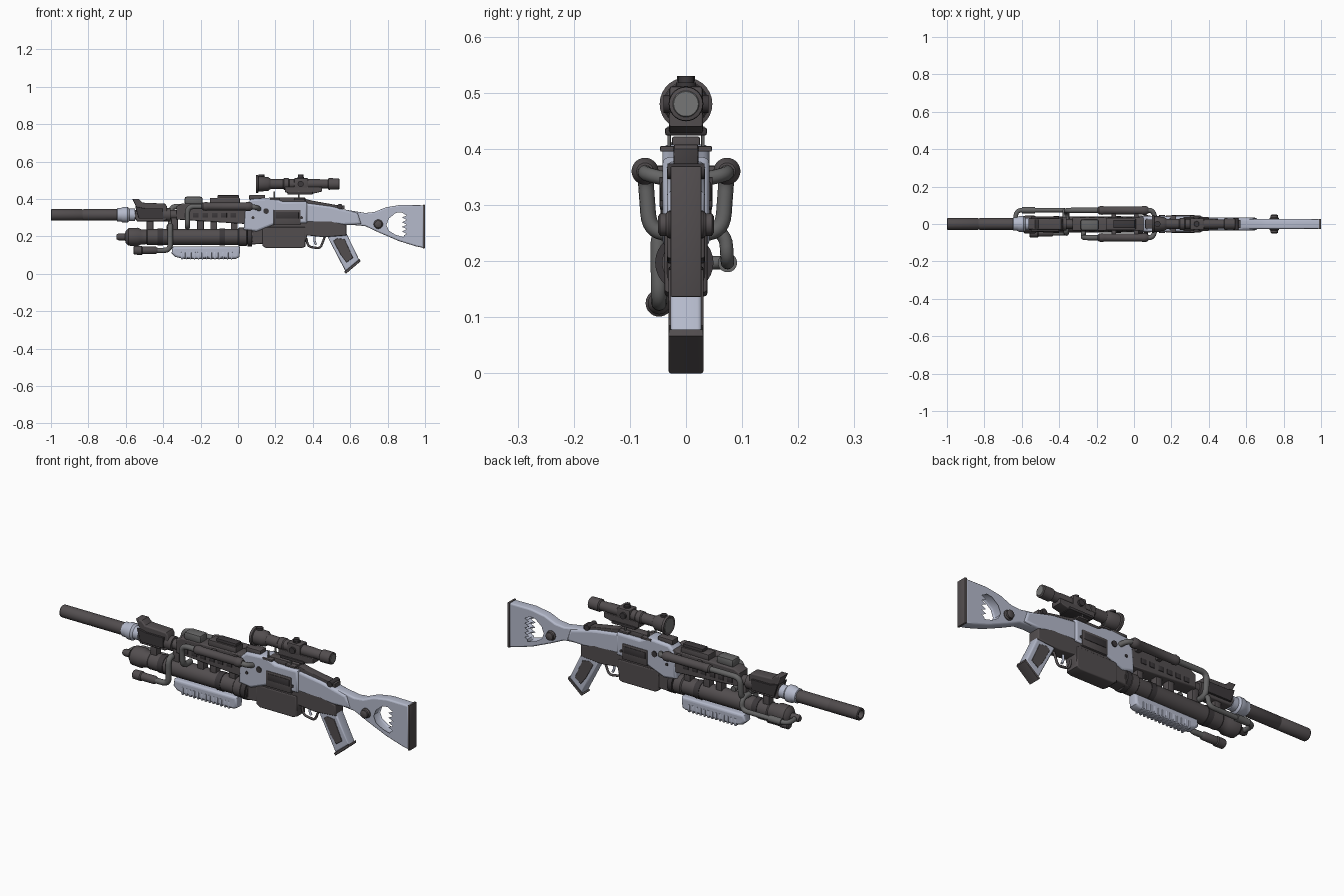
import bpy, bmesh, math
from mathutils import Vector

def material(name, c):
    m = bpy.data.materials.new(name)
    m.diffuse_color = (*c, 1)
    return m

LIGHT = material("light steel", (0.46, 0.49, 0.60))
DARK = material("dark gunmetal", (0.085, 0.075, 0.078))
PIPE = material("grey pipe", (0.13, 0.13, 0.13))
BLACK = material("near black", (0.045, 0.04, 0.043))
GLASS = material("lens grey", (0.18, 0.18, 0.18))

def finish(name, me, mat):
    me.materials.clear()
    me.materials.append(mat)
    for p in me.polygons:
        p.use_smooth = True
        p.material_index = 0
    me.set_sharp_from_angle(angle=math.radians(35))
    ob = bpy.data.objects.new(name, me)
    bpy.context.collection.objects.link(ob)
    return ob

def box(name, x, y, z, mat, bevel=0.004):
    """Box from (min, max) ranges with softened edges."""
    bm = bmesh.new()
    bmesh.ops.create_cube(bm, size=1)
    for v in bm.verts:
        v.co = [(a + b) / 2 + c * (b - a) for (a, b), c in zip((x, y, z), v.co)]
    if bevel:
        bmesh.ops.bevel(bm, geom=bm.edges[:], offset=bevel, segments=2, profile=0.5, affect='EDGES')
    me = bpy.data.meshes.new(name)
    bm.to_mesh(me)
    bm.free()
    return finish(name, me, mat)

def lathe(name, profile, mat, c=(0, 0, 0), axis='X', n=28):
    """Turned part: profile of (distance along axis, radius)."""
    bm = bmesh.new()
    rings = []
    for t, r in profile:
        ring = []
        for i in range(n):
            a = 2 * math.pi * i / n
            u, w = r * math.cos(a), r * math.sin(a)
            co = {'X': (t, u, w), 'Y': (w, t, u), 'Z': (u, w, t)}[axis]
            ring.append(bm.verts.new(Vector(c) + Vector(co)))
        rings.append(ring)
    for a, b in zip(rings, rings[1:]):
        for i in range(n):
            bm.faces.new((a[i], a[(i + 1) % n], b[(i + 1) % n], b[i]))
    bm.faces.new(rings[0])
    bm.faces.new(rings[-1])
    bmesh.ops.recalc_face_normals(bm, faces=bm.faces[:])
    me = bpy.data.meshes.new(name)
    bm.to_mesh(me)
    bm.free()
    return finish(name, me, mat)

def curve_mesh(name, cu, mat, turn=False):
    ob = bpy.data.objects.new(name + "_curve", cu)
    bpy.context.collection.objects.link(ob)
    dg = bpy.context.evaluated_depsgraph_get()
    me = bpy.data.meshes.new_from_object(ob.evaluated_get(dg))
    bpy.data.objects.remove(ob)
    out = finish(name, me, mat)
    if turn:
        out.rotation_euler.x = math.pi / 2
    return out

def add_spline(cu, pts, cyclic):
    s = cu.splines.new('POLY')
    s.points.add(len(pts) - 1)
    for p, co in zip(s.points, pts):
        p.co = (*co, 1) if len(co) == 3 else (*co, 0, 1)
    s.use_cyclic_u = cyclic

def prism(name, pts, half, mat, bevel=0.006, hole=None, y=0):
    """Side outline in x-z, extruded to +-half in y, with an optional hole."""
    cu = bpy.data.curves.new(name, 'CURVE')
    cu.dimensions, cu.fill_mode = '2D', 'BOTH'
    cu.extrude, cu.bevel_depth, cu.offset, cu.bevel_resolution = half - bevel, bevel, -bevel, 2
    add_spline(cu, pts, True)
    if hole:
        add_spline(cu, hole, True)
    ob = curve_mesh(name, cu, mat, True)
    ob.location.y = y
    return ob

def pipe(name, pts, r, mat=PIPE, fillet=0.035):
    """Round pipe with filleted bends."""
    v = [Vector(p) for p in pts]
    path = [v[0]]
    for a, b, c in zip(v, v[1:], v[2:]):
        p = b + (a - b).normalized() * min(fillet, (a - b).length * 0.49)
        q = b + (c - b).normalized() * min(fillet, (c - b).length * 0.49)
        for i in range(8):
            t = i / 7
            path.append(p * (1 - t) ** 2 + b * 2 * t * (1 - t) + q * t * t)
    path.append(v[-1])
    cu = bpy.data.curves.new(name, 'CURVE')
    cu.dimensions, cu.bevel_depth, cu.bevel_resolution, cu.use_fill_caps = '3D', r, 4, True
    add_spline(cu, [tuple(p) for p in path], False)
    return curve_mesh(name, cu, mat)

# Barrel, suppressor and muzzle collar
B = (0, 0, 0.315)
lathe("suppressor", [(-0.975, 0.018), (-1, 0.02), (-1, 0.028), (-0.996, 0.031), (-0.835, 0.031), (-0.832, 0.029),
                     (-0.828, 0.029), (-0.825, 0.031), (-0.64, 0.031)], DARK, B)
lathe("muzzle_collar", [(-0.65, 0.028), (-0.645, 0.036), (-0.625, 0.036), (-0.615, 0.042), (-0.59, 0.042),
                        (-0.58, 0.033), (-0.55, 0.033)], LIGHT, B)
lathe("barrel", [(-0.57, 0.026), (0.06, 0.026)], DARK, B)

# Front sight block
prism("front_sight_block", [(-0.565, 0.4), (-0.53, 0.4), (-0.51, 0.38), (-0.39, 0.375), (-0.38, 0.36),
                            (-0.38, 0.29), (-0.4, 0.28), (-0.54, 0.28), (-0.555, 0.31), (-0.54, 0.35)], 0.03, DARK)
for s in (-1, 1):
    prism("sight_block_cheek", [(-0.55, 0.36), (-0.5, 0.35), (-0.4, 0.35), (-0.4, 0.295), (-0.53, 0.295)],
          0.006, BLACK, 0.002, y=s * 0.034)
lathe("barrel_ring", [(-0.4, 0.036), (-0.36, 0.036)], DARK, B)

# Lower tube with nose cap and posts to the barrel
T = (0, -0.003, 0.197)
lathe("lower_tube", [(-0.605, 0.015), (-0.6, 0.032), (-0.585, 0.047), (-0.535, 0.049), (-0.52, 0.041), (-0.49, 0.039),
                     (-0.485, 0.043), (0.0, 0.043), (0.005, 0.049), (0.045, 0.049), (0.05, 0.04), (0.08, 0.04)], DARK, T)
lathe("rear_collar", [(0.05, 0.052), (0.075, 0.052)], BLACK, T)
for x in (-0.47, -0.34, -0.2, -0.13, -0.02):
    box("tube_post", (x - 0.018, x + 0.018), (-0.02, 0.02), (0.2, 0.31), DARK)
for x in (-0.43, -0.1):
    lathe("tube_band", [(x, 0.046), (x + 0.03, 0.046)], BLACK, T)

# Handguard over the barrel
prism("handguard", [(-0.33, 0.29), (-0.33, 0.36), (-0.3, 0.375), (0.06, 0.38), (0.06, 0.265), (-0.1, 0.275)], 0.036, DARK)
box("handguard_rail", (-0.15, 0.01), (-0.03, 0.03), (0.37, 0.405), DARK)
box("rail_cap", (-0.11, 0.005), (-0.022, 0.022), (0.4, 0.42), BLACK)
box("front_bracket", (-0.285, -0.19), (-0.035, 0.025), (0.37, 0.412), PIPE, 0.01)
for i in range(6):
    for s in (-1, 1):
        box("vent_slot", (-0.29 + i * 0.05, -0.26 + i * 0.05), (s * 0.036 - 0.003, s * 0.036 + 0.003),
            (0.3, 0.325), BLACK, 0.001)

# Side cylinders and their pipes
for s, front, inner in ((-1, -0.27, 0.25), (1, -0.36, 0.25)):
    y = s * 0.073
    lathe("side_cylinder", [(-0.195, 0.013), (-0.188, 0.021), (-0.17, 0.024), (-0.16, 0.021), (0.04, 0.021),
                            (0.045, 0.024), (0.065, 0.024), (0.078, 0.015)], DARK, (0, y, 0.36))
    pipe("side_pipe", [(-0.18, y, 0.36), (front, y, 0.36), (front, s * 0.065, inner), (front, 0, inner)], 0.014)
    pipe("rear_elbow", [(0.06, y, 0.36), (0.1, y, 0.355), (0.115, s * 0.03, 0.345)], 0.013)
    for x in (-0.12, 0.0):
        box("cylinder_bracket", (x, x + 0.025), sorted((s * 0.03, s * 0.07)), (0.345, 0.37), DARK)

# Nose pipe on the far side
pipe("nose_pipe", [(-0.59, 0, 0.197), (-0.632, 0.0, 0.197), (-0.632, 0.074, 0.197), (-0.37, 0.074, 0.197),
                   (-0.37, 0.07, 0.255), (-0.37, 0.01, 0.255)], 0.012)
lathe("nose_pipe_sleeve", [(-0.6, 0.017), (-0.53, 0.017)], PIPE, (0, 0.074, 0.197))
lathe("nose_fitting", [(-0.65, 0.013), (-0.64, 0.018), (-0.6, 0.018)], DARK, T)

# Small lower cylinder and its pipe
lathe("small_cylinder", [(-0.56, 0.018), (-0.555, 0.023), (-0.515, 0.024), (-0.51, 0.02), (-0.44, 0.02),
                         (-0.43, 0.013)], DARK, (0, -0.048, 0.125))
pipe("small_cylinder_pipe", [(-0.44, -0.048, 0.125), (-0.362, -0.048, 0.125), (-0.362, -0.05, 0.258),
                             (-0.362, 0, 0.258)], 0.014)

# Ribbed foregrip
prism("foregrip", [(-0.35, 0.145), (-0.355, 0.11), (-0.335, 0.09), (-0.29, 0.08), (-0.01, 0.08), (0.008, 0.09),
                   (0.012, 0.145)], 0.026, LIGHT, 0.012)
for i in range(13):
    x = -0.305 + i * 0.022
    box("foregrip_rib", (x, x + 0.012), (-0.029, 0.029), (0.077, 0.118), LIGHT, 0.005)

# Receiver
prism("upper_receiver", [(0.03, 0.235), (0.04, 0.37), (0.07, 0.4), (0.19, 0.408), (0.24, 0.385), (0.37, 0.385),
                         (0.37, 0.27), (0.2, 0.265), (0.1, 0.225)], 0.042, LIGHT, 0.012)
prism("lower_receiver", [(0.06, 0.155), (0.06, 0.25), (0.2, 0.28), (0.5, 0.285), (0.58, 0.26), (0.58, 0.205),
                         (0.46, 0.195), (0.37, 0.205), (0.36, 0.16), (0.12, 0.16)], 0.034, DARK)
prism("magazine", [(0.13, 0.25), (0.36, 0.25), (0.36, 0.145), (0.34, 0.137), (0.15, 0.137), (0.13, 0.15)], 0.038, DARK)
box("ejection_panel", (0.19, 0.335), (-0.045, 0.045), (0.26, 0.342), DARK)
box("ejection_slot", (0.2, 0.325), (-0.047, 0.047), (0.295, 0.33), BLACK, 0.002)
lathe("receiver_bolt", [(-0.047, 0.015), (0.047, 0.015)], BLACK, (0.15, 0, 0.335), 'Y', 16)
for x in (0.08, 0.34):
    lathe("receiver_pin", [(-0.046, 0.008), (0.046, 0.008)], BLACK, (x, 0, 0.3), 'Y', 12)
box("front_top_rail", (0.06, 0.145), (-0.025, 0.025), (0.395, 0.422), DARK)
box("rear_top_rail", (0.19, 0.36), (-0.022, 0.022), (0.38, 0.408), DARK)
for x in (0.17, 0.3):
    box("scope_clamp", (x, x + 0.055), (-0.046, 0.046), (0.395, 0.405), DARK, 0.002)
    for y in (-0.03, 0.03):
        box("scope_post", (x + 0.02, x + 0.028), (y - 0.003, y + 0.003), (0.4, 0.44), PIPE, 0.001)

# Trigger and guard
pipe("trigger_guard", [(0.365, 0, 0.19), (0.375, 0, 0.145), (0.44, 0, 0.135), (0.465, 0, 0.2)], 0.006, DARK, 0.02)
pipe("trigger", [(0.41, 0, 0.205), (0.408, 0, 0.175), (0.418, 0, 0.155)], 0.006, LIGHT, 0.02)

# Pistol grip with panels and base
prism("pistol_grip", [(0.48, 0.195), (0.5, 0.215), (0.58, 0.215), (0.648, 0.075), (0.575, 0.012)], 0.028, LIGHT, 0.008)
prism("grip_panel", [(0.51, 0.175), (0.53, 0.19), (0.57, 0.185), (0.615, 0.085), (0.58, 0.06), (0.55, 0.1)],
      0.031, DARK, 0.003)
prism("grip_base", [(0.651, 0.078), (0.655, 0.066), (0.577, 0.0), (0.567, 0.01)], 0.031, DARK, 0.003)

# Stock: neck, skeleton frame with finger scallops, butt plate
prism("stock_neck", [(0.35, 0.38), (0.5, 0.36), (0.64, 0.325), (0.66, 0.265), (0.56, 0.26), (0.35, 0.275)], 0.034, LIGHT, 0.012)
scallops = [(0.895 + 0.018 * abs(math.sin(math.pi * i / 4)), 0.325 - i * 0.0062) for i in range(21)]
prism("stock_frame", [(0.56, 0.345), (0.68, 0.325), (0.73, 0.33), (0.79, 0.355), (0.87, 0.368), (0.992, 0.366),
                      (0.992, 0.138), (0.95, 0.147), (0.86, 0.175), (0.75, 0.222), (0.68, 0.255), (0.56, 0.265)],
      0.026, LIGHT, 0.008,
      hole=scallops + [(0.89, 0.187), (0.84, 0.2), (0.8, 0.225), (0.785, 0.26), (0.8, 0.3), (0.84, 0.333), (0.875, 0.337)])
box("butt_plate", (0.988, 1.0), (-0.028, 0.028), (0.136, 0.369), DARK, 0.003)
lathe("sling_knob", [(-0.05, 0.014), (-0.046, 0.02), (-0.036, 0.02), (-0.03, 0.025), (0.03, 0.025),
                     (0.036, 0.02), (0.046, 0.02), (0.05, 0.014)], DARK, (0.75, 0, 0.265), 'Y', 20)

# Rear sight along the neck
prism("rear_sight_rail", [(0.36, 0.375), (0.36, 0.4), (0.4, 0.39), (0.54, 0.365), (0.57, 0.365), (0.57, 0.345),
                          (0.5, 0.345)], 0.022, DARK, 0.003)
lathe("rear_sight_knob", [(-0.033, 0.014), (0.033, 0.014)], BLACK, (0.545, 0, 0.36), 'Y', 16)

# Scope
S = (0, 0, 0.48)
lathe("scope_body", [(0.1, 0.036), (0.095, 0.047), (0.108, 0.047), (0.11, 0.04), (0.16, 0.038), (0.175, 0.027), (0.24, 0.026),
                     (0.245, 0.031), (0.27, 0.031), (0.275, 0.027), (0.43, 0.026), (0.45, 0.024), (0.48, 0.024),
                     (0.485, 0.031), (0.54, 0.03), (0.542, 0.024)], DARK, S)
lathe("eyepiece_lens", [(0.54, 0.025), (0.544, 0.022)], GLASS, S)
lathe("front_lens", [(0.097, 0.035), (0.101, 0.035)], GLASS, S)
box("scope_turret_block", (0.3, 0.375), (-0.03, 0.03), (0.455, 0.512), DARK, 0.006)
lathe("top_turret", [(0.03, 0.018), (0.038, 0.018), (0.038, 0.014), (0.05, 0.014)], BLACK, (0.335, 0, 0.48), 'Z', 20)
lathe("side_turrets", [(-0.04, 0.016), (0.04, 0.016)], BLACK, (0.335, 0, 0.48), 'Y', 20)
lathe("bell_cap", [(0.04, 0.016), (0.05, 0.016)], BLACK, (0.125, 0, 0.48), 'Z', 20)
prism("scope_mount", [(0.25, 0.465), (0.25, 0.437), (0.28, 0.428), (0.4, 0.428), (0.45, 0.44), (0.45, 0.465)], 0.03, DARK, 0.004)
box("mount_foot", (0.265, 0.4), (-0.037, 0.037), (0.424, 0.438), BLACK, 0.003)
